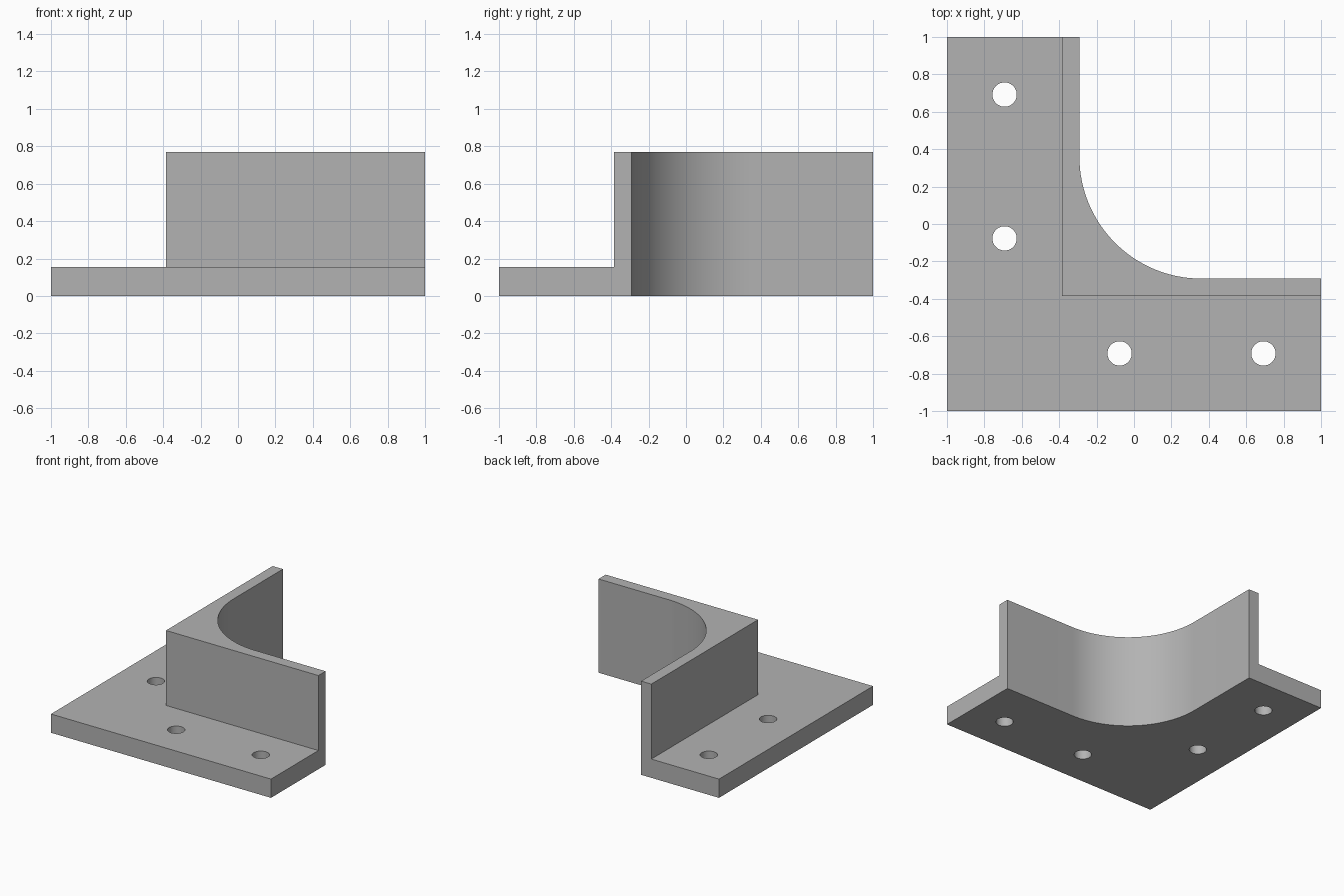
import bpy, bmesh, math
from mathutils import Vector

cube = bpy.data.objects.get("Cube")
if cube:
    bpy.data.objects.remove(cube, do_unlink=True)

PLATE_H, TOTAL_H = 0.154, 0.77
OUTER, INNER = -0.385, -0.292      # wall faces, same on both axes
ARC_C = 0.36                       # centre of the inside fillet
ARC_R = ARC_C - INNER
HOLE_R, HOLE_LINE = 0.065, -0.692
ARC_STEPS = 32

# Plain grey material
grey = bpy.data.materials.new("plain_grey")
grey.use_nodes = True
colour = (0.45, 0.45, 0.45, 1)
grey.diffuse_color = colour
grey.node_tree.nodes["Principled BSDF"].inputs["Base Color"].default_value = colour

# Footprints: corner wall with a filleted inside, and the flange around it
bm = bmesh.new()
corner = [bm.verts.new((x, y, 0)) for x, y in ((1, OUTER), (OUTER, OUTER), (OUTER, 1))]
inside = [bm.verts.new((INNER, 1, 0))]
for i in range(ARC_STEPS + 1):
    a = math.pi + i / ARC_STEPS * math.pi / 2
    inside.append(bm.verts.new((ARC_C + ARC_R * math.cos(a), ARC_C + ARC_R * math.sin(a), 0)))
inside.append(bm.verts.new((1, INNER, 0)))
rim = [bm.verts.new((x, y, 0)) for x, y in ((-1, 1), (-1, -1), (1, -1))]
bm.faces.new(corner + inside)
bm.faces.new(corner + rim)


def raise_faces(faces, height, keep):
    out = bmesh.ops.extrude_face_region(bm, geom=faces, use_keep_orig=keep)["geom"]
    verts = [g for g in out if isinstance(g, bmesh.types.BMVert)]
    bmesh.ops.translate(bm, vec=Vector((0, 0, height)), verts=verts)
    return [g for g in out if isinstance(g, bmesh.types.BMFace)]


# Raise the plate, then only the wall
tops = raise_faces(bm.faces[:], PLATE_H, True)
wall_top = max(tops, key=lambda f: len(f.verts))
raise_faces([wall_top], TOTAL_H - PLATE_H, False)
bmesh.ops.recalc_face_normals(bm, faces=bm.faces[:])

mesh = bpy.data.meshes.new("corner_bracket")
bm.to_mesh(mesh)
bm.free()
mesh.materials.append(grey)
bracket = bpy.data.objects.new("corner_bracket", mesh)
bpy.context.collection.objects.link(bracket)

# Screw holes, mirrored across the diagonal
for along in (-0.077, 0.692):
    for x, y in ((along, HOLE_LINE), (HOLE_LINE, along)):
        bpy.ops.mesh.primitive_cylinder_add(vertices=48, radius=HOLE_R, depth=0.5, location=(x, y, 0.08))
        cutter = bpy.context.object
        cutter.name = "hole_cutter"
        cutter.hide_render = True
        cutter.data.materials.append(grey)
        cut = bracket.modifiers.new("screw_hole", "BOOLEAN")
        cut.operation = "DIFFERENCE"
        cut.solver = "EXACT"
        cut.object = cutter
        bpy.context.view_layer.objects.active = bracket
        bpy.ops.object.modifier_apply(modifier=cut.name)
        bpy.data.objects.remove(cutter, do_unlink=True)

# Smooth curved walls, sharp corners
bpy.ops.object.select_all(action="DESELECT")
bracket.select_set(True)
bpy.context.view_layer.objects.active = bracket
bpy.ops.object.shade_smooth_by_angle(angle=math.radians(30))
